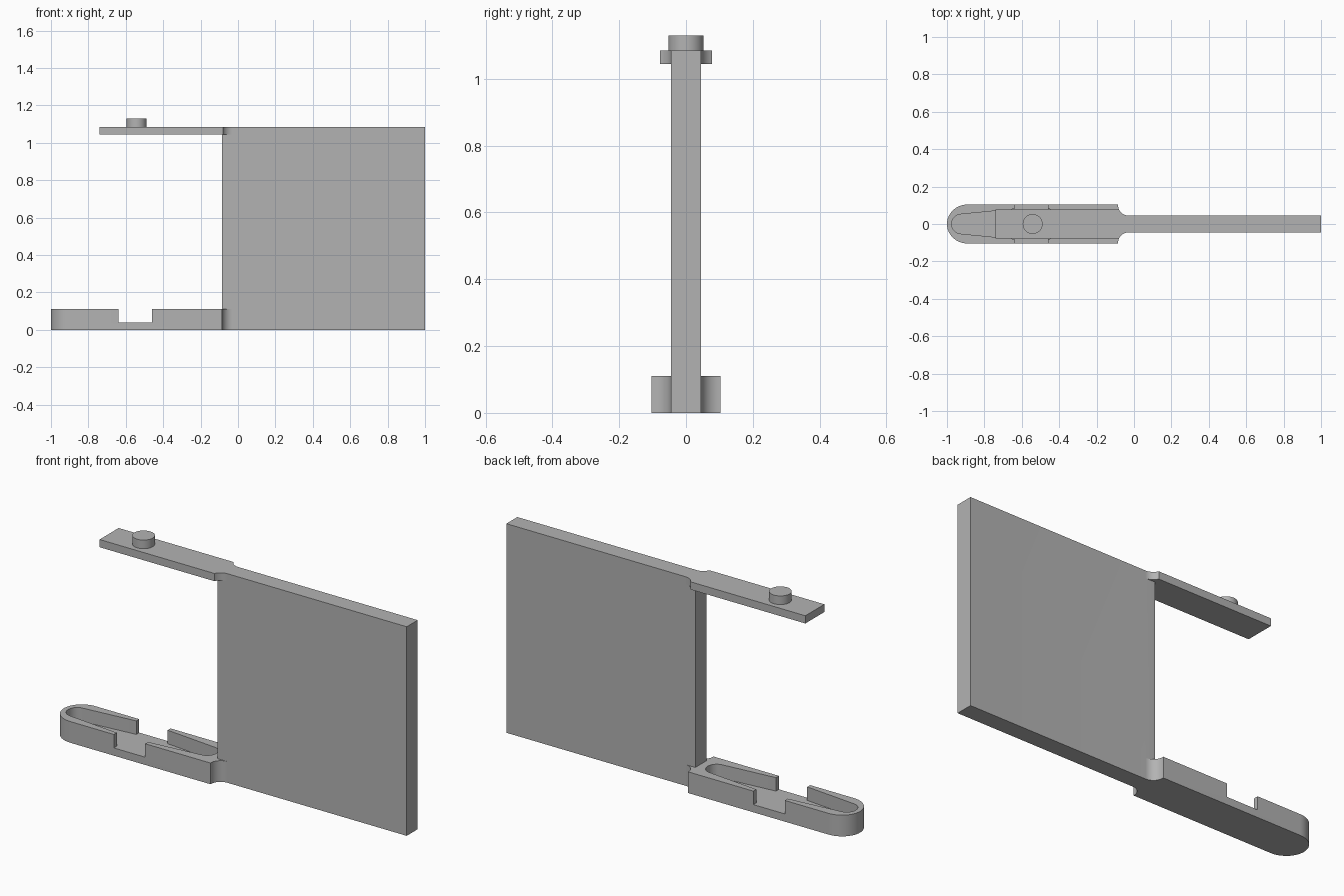
import bpy, bmesh
from math import sin, cos, pi, sqrt, atan2, radians

if "Cube" in bpy.data.objects:
    bpy.data.objects.remove(bpy.data.objects["Cube"], do_unlink=True)

grey = bpy.data.materials.new("plain grey")
grey.use_nodes = True
colour = (0.45, 0.45, 0.45, 1)
grey.diffuse_color = colour
grey.node_tree.nodes["Principled BSDF"].inputs["Base Color"].default_value = colour


def prism(name, outline, z0, z1):
    """Extrude a plan outline upward from z0 to z1."""
    bm = bmesh.new()
    base = bm.faces.new([bm.verts.new((x, y, z0)) for x, y in outline])
    top = bmesh.ops.extrude_face_region(bm, geom=[base])["geom"]
    bmesh.ops.translate(bm, vec=(0, 0, z1 - z0),
                        verts=[v for v in top if isinstance(v, bmesh.types.BMVert)])
    bmesh.ops.recalc_face_normals(bm, faces=bm.faces)
    mesh = bpy.data.meshes.new(name)
    bm.to_mesh(mesh)
    bm.free()
    mesh.materials.append(grey)
    obj = bpy.data.objects.new(name, mesh)
    bpy.context.collection.objects.link(obj)
    return obj


def combine(target, other, operation):
    """Apply a boolean and discard the other solid."""
    bpy.context.view_layer.objects.active = target
    mod = target.modifiers.new("combine", "BOOLEAN")
    mod.operation, mod.object, mod.solver = operation, other, "EXACT"
    bpy.ops.object.modifier_apply(modifier=mod.name)
    bpy.data.objects.remove(other, do_unlink=True)


def smooth(obj):
    bpy.ops.object.select_all(action="DESELECT")
    obj.select_set(True)
    bpy.context.view_layer.objects.active = obj
    bpy.ops.object.shade_smooth_by_angle(angle=radians(30))


def arc(cx, cy, rx, ry, a0, a1, n=16):
    return [(cx + rx * cos(a0 + (a1 - a0) * i / n),
             cy + ry * sin(a0 + (a1 - a0) * i / n)) for i in range(n + 1)]


def mirrored(half):
    """Complete an outline from its +y half."""
    return half + [(x, -y) for x, y in reversed(half) if y > 1e-5]


def rect(x0, x1, half_width):
    return mirrored([(x0, half_width), (x1, half_width)])


def neck(half_width):
    """Concave fillet narrowing an arm to the panel thickness."""
    cx, cy, r = -0.03, 0.1, 0.055
    dy = min(half_width - cy, 0)
    start = atan2(dy, -sqrt(r * r - dy * dy)) % (2 * pi)
    return arc(cx, cy, r, r, start, 1.5 * pi, 12)


PANEL = 0.045
TRAY = 0.104
ARM = 0.078
TOP = 1.085

# Upright panel
frame = prism("panel_frame", rect(-0.085, 1, PANEL), 0, TOP)

# Lower tray with a rounded nose, a tapered pocket and side notches
nose = arc(-0.89, 0, 0.11, TRAY, pi, pi / 2)
nose[0] = (-1, 0)
tray = prism("tray", mirrored(nose + [(-0.085, TRAY)] + neck(TRAY)), 0, 0.11)
left = arc(-0.925, 0, 0.05, 0.052, pi, pi / 2 + 0.1)
left[0] = (-0.975, 0)
right = [(-1.1 - x, y) for x, y in reversed(left)]
pocket = prism("pocket_cutter", mirrored(left + [(-0.64, 0.08), (-0.46, 0.08)] + right), 0.04, 0.2)
notch = prism("notch_cutter", rect(-0.64, -0.46, 0.2), 0.04, 0.2)
combine(pocket, notch, "UNION")
combine(tray, pocket, "DIFFERENCE")

# Upper arm
arm = prism("arm", mirrored([(-0.74, ARM)] + neck(ARM)), 1.045, TOP)

combine(frame, tray, "UNION")
combine(frame, arm, "UNION")
smooth(frame)

# Round peg on the arm
peg = prism("peg", arc(-0.542, 0, 0.053, 0.053, 0, 2 * pi, 48)[:-1], TOP, 1.13)
smooth(peg)
